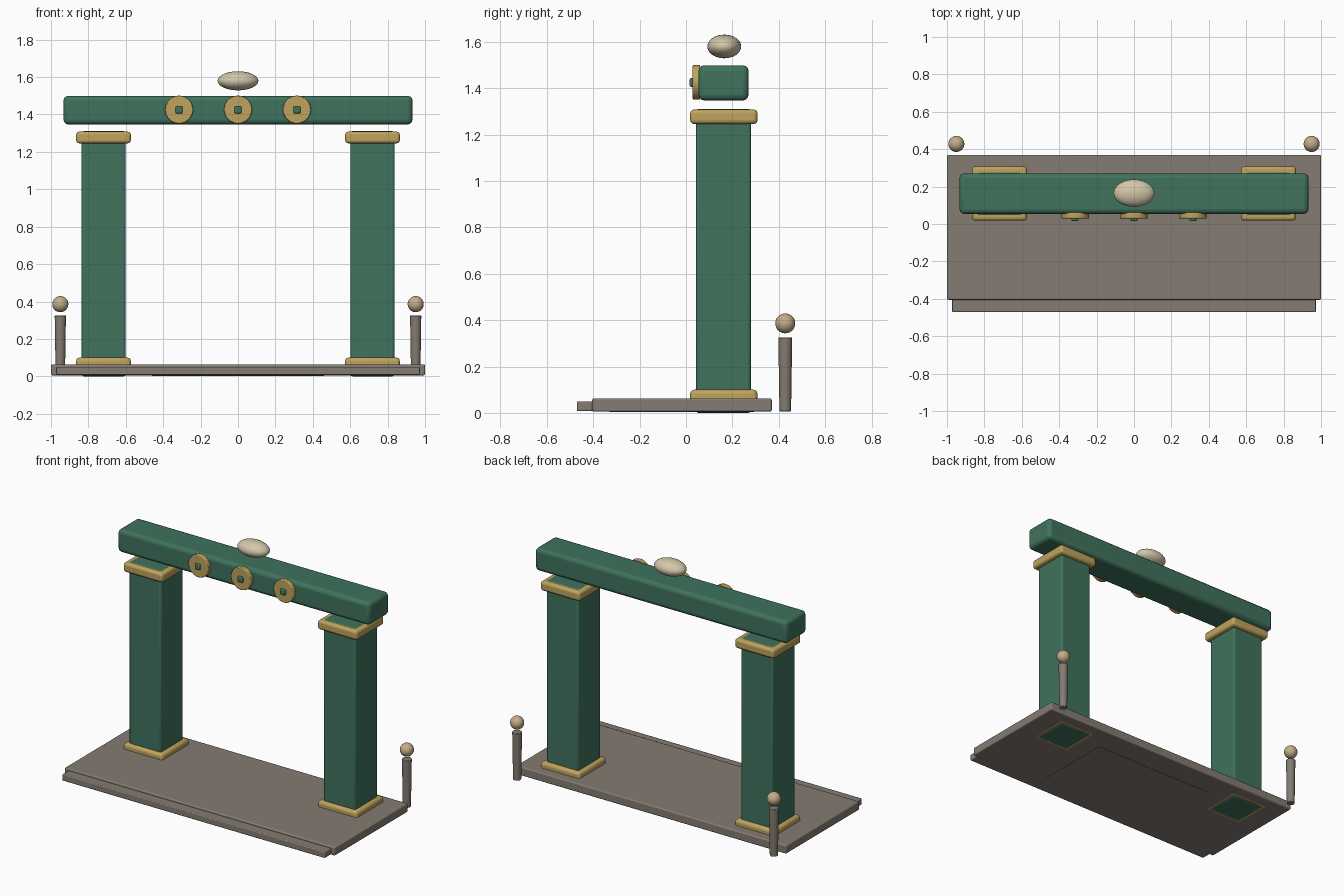
import bpy, math

if "Cube" in bpy.data.objects:
    bpy.data.objects.remove(bpy.data.objects["Cube"])


def material(name, r, g, b):
    m = bpy.data.materials.new(name)
    m.diffuse_color = (r, g, b, 1)
    m.use_nodes = True
    m.node_tree.nodes["Principled BSDF"].inputs["Base Color"].default_value = m.diffuse_color
    return m


GREEN = material("green_paint", 0.05, 0.17, 0.11)
GOLD = material("gold_trim", 0.52, 0.37, 0.11)
STONE = material("stone", 0.23, 0.20, 0.17)
CREAM = material("cream", 0.65, 0.57, 0.40)
TAN = material("tan", 0.55, 0.42, 0.25)


def finish(name, mat, bevel=0.0, segments=3):
    ob = bpy.context.object
    ob.name = name
    ob.data.materials.append(mat)
    bpy.ops.object.transform_apply(location=False, rotation=True, scale=True)
    if bevel:
        mod = ob.modifiers.new("rounded_edges", 'BEVEL')
        mod.width = bevel
        mod.segments = segments
    bpy.ops.object.shade_smooth_by_angle(angle=math.radians(40))
    return ob


def box(name, x, y, z, mat, bevel=0.0):
    """Box from (min, max) ranges on each axis."""
    bpy.ops.mesh.primitive_cube_add(size=1, location=[(a + b) / 2 for a, b in (x, y, z)])
    bpy.context.object.scale = [b - a for a, b in (x, y, z)]
    return finish(name, mat, bevel)


def ball(name, loc, radii, mat):
    bpy.ops.mesh.primitive_uv_sphere_add(segments=32, ring_count=16, radius=1, location=loc,
                                         rotation=(0, math.pi / 2, 0))
    bpy.ops.object.transform_apply(location=False, rotation=True, scale=False)
    bpy.context.object.scale = radii
    return finish(name, mat)


# Platform, front step and the panel set into the underside
box("platform", (-1, 1), (-0.405, 0.37), (0.005, 0.063), STONE, 0.008)
box("front_step", (-0.972, 0.972), (-0.471, -0.39), (0.008, 0.05), STONE, 0.005)
box("underside_panel", (-0.46, 0.46), (-0.33, 0.2), (0.003, 0.03), STONE)

# Pillars with gold bases and caps, and the back posts with ball finials
for side, s in (("left", -1), ("right", 1)):
    def span(half, c=0.719 * s):
        return (c - half, c + half)
    box(side + "_pillar", span(0.118), (0.043, 0.28), (0.0, 1.311), GREEN, 0.012)
    box(side + "_pillar_base", span(0.146), (0.018, 0.308), (0.004, 0.1), GOLD, 0.018)
    box(side + "_pillar_cap", span(0.146), (0.018, 0.308), (1.246, 1.308), GOLD, 0.016)
    bpy.ops.mesh.primitive_cone_add(vertices=24, radius1=0.025, radius2=0.03, depth=0.318,
                                    location=(0.95 * s, 0.428, 0.166))
    finish(side + "_post", STONE, 0.003, 2)
    ball(side + "_post_finial", (0.95 * s, 0.428, 0.386), (0.043, 0.043, 0.043), TAN)

# Crossbeam and the finial above it
box("crossbeam", (-0.933, 0.933), (0.054, 0.27), (1.347, 1.499), GREEN, 0.025)
ball("beam_finial", (0, 0.165, 1.58), (0.109, 0.073, 0.051), CREAM)

# Three round medallions with small green centres
for i, x in enumerate((-0.315, 0, 0.315)):
    bpy.ops.mesh.primitive_cylinder_add(vertices=32, radius=0.075, depth=0.032,
                                        location=(x, 0.045, 1.426),
                                        rotation=(math.pi / 2, 0, 0))
    finish("medallion_%d" % (i + 1), GOLD, 0.005, 2)
    box("medallion_centre_%d" % (i + 1), (x - 0.019, x + 0.019), (0.016, 0.05),
        (1.406, 1.444), GREEN, 0.007)
